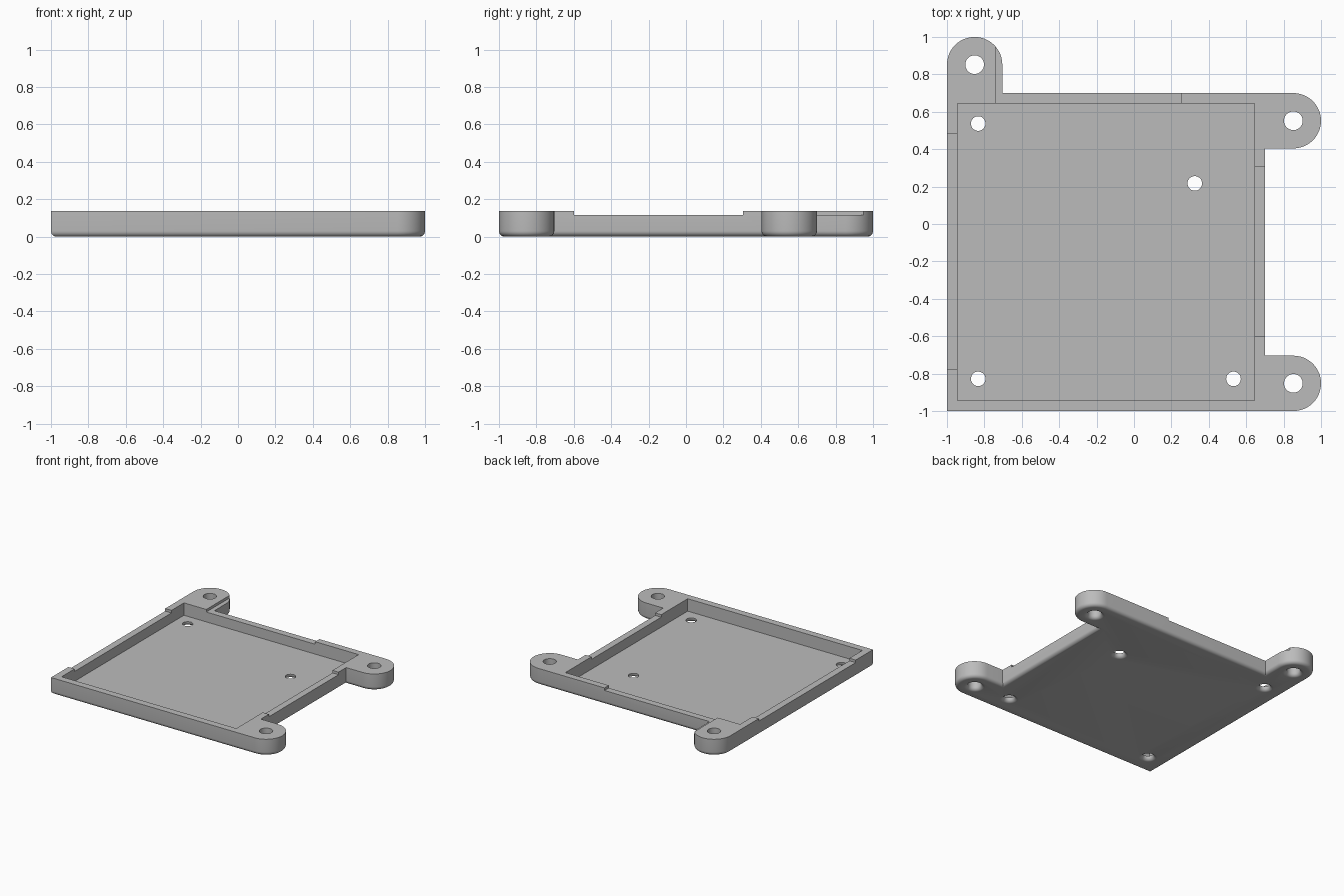
import bpy, bmesh
from math import pi, sin, cos
from mathutils import Vector

cube = bpy.data.objects.get("Cube")
if cube:
    bpy.data.objects.remove(cube, do_unlink=True)

HEIGHT, FLOOR, FILLET = 0.137, 0.035, 0.03
WALL_IN, WALL_OUT = 0.645, 0.7
LUG_R, LUG = 0.148, 0.852
NOTCH_Z = 0.116

grey = bpy.data.materials.new("plain grey")
grey.use_nodes = True
grey.diffuse_color = (0.5, 0.5, 0.5, 1)
grey.node_tree.nodes["Principled BSDF"].inputs["Base Color"].default_value = (0.5, 0.5, 0.5, 1)


def make_object(name, bm):
    bmesh.ops.recalc_face_normals(bm, faces=bm.faces[:])
    mesh = bpy.data.meshes.new(name)
    bm.to_mesh(mesh)
    bm.free()
    mesh.materials.append(grey)
    obj = bpy.data.objects.new(name, mesh)
    bpy.context.collection.objects.link(obj)
    return obj


def arc(cx, cy, start, steps=24):
    """Half circle, counter-clockwise from the start angle."""
    return [(cx + LUG_R * cos(start + pi * i / steps),
             cy + LUG_R * sin(start + pi * i / steps)) for i in range(steps + 1)]


def box(x0, x1, y0, y1, z0, z1):
    bm = bmesh.new()
    bmesh.ops.create_cube(bm, size=1)
    for v in bm.verts:
        v.co = Vector(((x0 + x1) / 2 + v.co.x * (x1 - x0),
                       (y0 + y1) / 2 + v.co.y * (y1 - y0),
                       (z0 + z1) / 2 + v.co.z * (z1 - z0)))
    return make_object("box_cutter", bm)


def hole(x, y, r, steps=32):
    """Round hole that flares out at the underside."""
    profile = [(r + FILLET, -0.02)]
    for i in range(7):
        t = pi / 2 * (1 - i / 6)
        profile.append((r + FILLET * (1 - cos(t)), FILLET * (1 - sin(t))))
    profile.append((r, HEIGHT + 0.05))
    bm = bmesh.new()
    rings = [[bm.verts.new((x + pr * cos(2 * pi * k / steps),
                            y + pr * sin(2 * pi * k / steps), z))
              for k in range(steps)] for pr, z in profile]
    for low, high in zip(rings, rings[1:]):
        for k in range(steps):
            n = (k + 1) % steps
            bm.faces.new((low[k], low[n], high[n], high[k]))
    bm.faces.new(rings[0][::-1])
    bm.faces.new(rings[-1])
    return make_object("hole_cutter", bm)


def cut(target, cutter):
    mod = target.modifiers.new("cut", 'BOOLEAN')
    mod.operation = 'DIFFERENCE'
    mod.solver = 'EXACT'
    mod.object = cutter
    bpy.context.view_layer.objects.active = target
    bpy.ops.object.modifier_apply(modifier=mod.name)
    bpy.data.objects.remove(cutter, do_unlink=True)


# Tray outline with three mounting lugs
lug_back_y = WALL_OUT - LUG_R
outline = [(-1, -1)]
outline += arc(LUG, -LUG, -pi / 2)
outline += [(WALL_OUT, -LUG + LUG_R), (WALL_OUT, lug_back_y - LUG_R)]
outline += arc(LUG, lug_back_y, -pi / 2)
outline += [(-LUG + LUG_R, WALL_OUT)]
outline += arc(-LUG, LUG, 0)

bm = bmesh.new()
base = bm.faces.new([bm.verts.new((x, y, 0)) for x, y in outline])
ext = bmesh.ops.extrude_face_region(bm, geom=[base], use_keep_orig=True)
bmesh.ops.translate(bm, vec=(0, 0, HEIGHT),
                    verts=[g for g in ext["geom"] if isinstance(g, bmesh.types.BMVert)])
bmesh.ops.recalc_face_normals(bm, faces=bm.faces[:])

# Rounded underside edge
bottom = [e for e in bm.edges if all(v.co.z < 0.001 for v in e.verts)]
bmesh.ops.bevel(bm, geom=bottom, offset=FILLET, segments=6, profile=0.5,
                affect='EDGES', clamp_overlap=False)
tray = make_object("mounting_tray", bm)

# Pocket and shallow rim notches (left, right and back walls)
cut(tray, box(-0.943, WALL_IN, -0.943, WALL_IN, FLOOR, 0.3))
cut(tray, box(-1.1, -0.9, -0.775, 0.483, NOTCH_Z, 0.3))
cut(tray, box(0.6, 0.8, -0.6, 0.305, NOTCH_Z, 0.3))
cut(tray, box(-0.74, 0.25, 0.6, 1.1, NOTCH_Z, 0.3))

# Lug holes and floor holes
for x, y in ((-LUG, LUG), (LUG, lug_back_y), (LUG, -LUG)):
    cut(tray, hole(x, y, 0.05))
for x, y in ((-0.833, 0.537), (-0.833, -0.828), (0.532, -0.828), (0.325, 0.217)):
    cut(tray, hole(x, y, 0.039))

bpy.ops.object.select_all(action='DESELECT')
tray.select_set(True)
bpy.context.view_layer.objects.active = tray
bpy.ops.object.shade_smooth_by_angle(angle=pi / 6)
